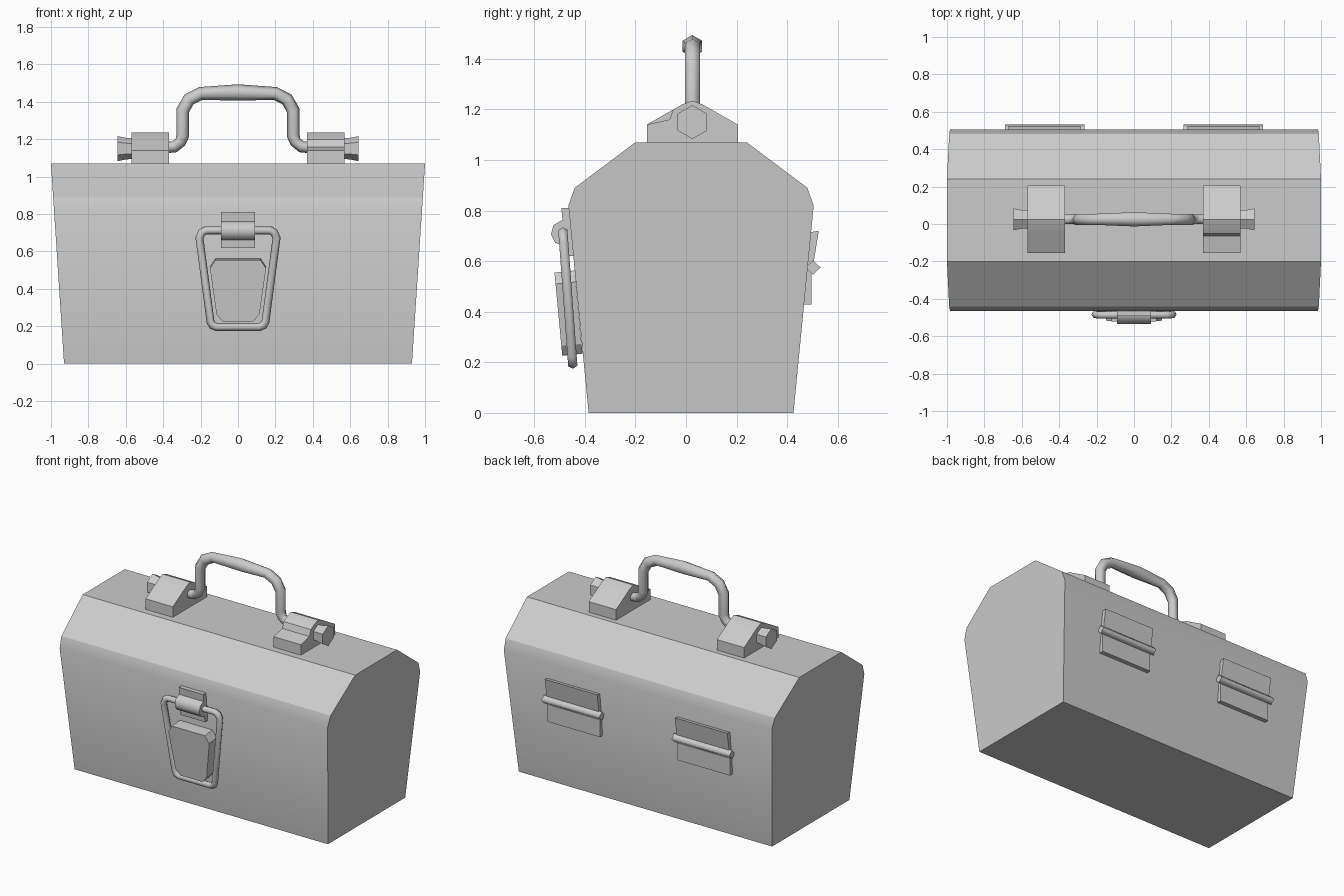
import bpy, bmesh, math
from mathutils import Vector

if "Cube" in bpy.data.objects:
    bpy.data.objects.remove(bpy.data.objects["Cube"])

steel = bpy.data.materials.new("grey steel")
steel.diffuse_color = (0.6, 0.6, 0.6, 1)
steel.use_nodes = True
steel.node_tree.nodes["Principled BSDF"].inputs["Base Color"].default_value = steel.diffuse_color


def loft(name, rings, limit=0, closed=False):
    """Skin a row of equal rings; edges sharper than limit degrees stay hard."""
    bm = bmesh.new()
    loops = [[bm.verts.new(p) for p in ring] for ring in rings]
    n = len(loops[0])
    pairs = list(zip(loops, loops[1:])) + ([(loops[-1], loops[0])] if closed else [])
    for a, b in pairs:
        for i in range(n):
            j = (i + 1) % n
            bm.faces.new((a[i], a[j], b[j], b[i])).smooth = limit > 0
    if not closed:
        bm.faces.new(loops[0][::-1])
        bm.faces.new(loops[-1])
    bmesh.ops.recalc_face_normals(bm, faces=bm.faces)
    for e in bm.edges:
        e.smooth = e.calc_face_angle(0) <= math.radians(limit)
    mesh = bpy.data.meshes.new(name)
    bm.to_mesh(mesh)
    bm.free()
    mesh.materials.append(steel)
    ob = bpy.data.objects.new(name, mesh)
    bpy.context.collection.objects.link(ob)
    return ob


def extrude_x(name, profile, x0, x1, limit=0):
    return loft(name, [[(x, y, z) for y, z in profile] for x in (x0, x1)], limit)


def tube(name, path, radii, normal, sides=6, closed=False):
    """Mitred tube along a path lying in the plane of the given normal."""
    pts = [Vector(p) for p in path]
    normal = Vector(normal).normalized()
    rings = []
    for i, p in enumerate(pts):
        before = pts[i - 1] if i or closed else None
        after = pts[(i + 1) % len(pts)] if closed or i < len(pts) - 1 else None
        d1 = (p - before).normalized() if before else (after - p).normalized()
        d2 = (after - p).normalized() if after else d1
        t = (d1 + d2).normalized()
        side = t.cross(normal) / max(t.dot(d1), 0.6)
        rings.append([p + radii[i] * (math.cos(a) * side + math.sin(a) * normal)
                      for a in (math.tau * k / sides for k in range(sides))])
    return loft(name, rings, 75, closed)


def hexagon(x, r, y=0.025, z=1.15):
    return [(x, y + r * math.sin(math.tau * k / 6), z + r * math.cos(math.tau * k / 6))
            for k in range(6)]


# Box with a faceted lid, wider towards the top
body = [(-0.385, 0), (-0.465, 0.82), (-0.44, 0.89), (-0.20, 1.07),
        (0.24, 1.07), (0.48, 0.89), (0.505, 0.82), (0.425, 0)]
loft("box_body", [[(s * (0.93 + 0.0654 * z), y, z) for y, z in body] for s in (-1, 1)], 30)

# Handle brackets and flared hexagonal pins
bracket = [(-0.155, 1.07), (-0.155, 1.14), (-0.05, 1.20), (-0.015, 1.22), (0.025, 1.235),
           (0.065, 1.22), (0.10, 1.20), (0.205, 1.14), (0.205, 1.07)]
notched = bracket[:2] + [(-0.065, 1.16)] + bracket[2:]
for side, s, prof in (("left", -1, bracket), ("right", 1, notched)):
    extrude_x(side + "_handle_bracket", prof, s * 0.37, s * 0.57, 28)
    loft(side + "_handle_pin",
         [hexagon(s * 0.56, 0.055), hexagon(s * 0.60, 0.058), hexagon(s * 0.645, 0.067)], 30)

# Carrying handle with a thicker grip
half = [(-0.39, 1.155), (-0.34, 1.16), (-0.308, 1.185), (-0.295, 1.22), (-0.295, 1.355),
        (-0.262, 1.413), (-0.20, 1.445)]
path = half + [(0, 1.45)] + [(-x, z) for x, z in half[::-1]]
radii = [0.03] * 3 + [0.034] * 4 + [0.044] + [0.034] * 4 + [0.03] * 3
tube("carrying_handle", [(x, 0.025, z) for x, z in path], radii, (0, 1, 0))

# Front latch plate with its barrel
extrude_x("latch_plate", [(-0.45, 0.81), (-0.493, 0.81), (-0.475, 0.62), (-0.43, 0.62)],
          -0.09, 0.09)
extrude_x("latch_barrel", [(-0.47, 0.765), (-0.495, 0.76), (-0.525, 0.742), (-0.534, 0.705),
                           (-0.518, 0.673), (-0.49, 0.662), (-0.46, 0.665)], -0.09, 0.09, 55)

# Latch pull ring
half = [(-0.17, 0.713), (-0.193, 0.702), (-0.206, 0.672), (-0.147, 0.225),
        (-0.136, 0.205), (-0.115, 0.196)]
ring = half + [(-x, z) for x, z in half[::-1]]
tube("latch_ring", [(x, -0.434 - 0.0736 * z, z) for x, z in ring], [0.021] * len(ring),
     (0, 1, 0.0736), 6, True)

# Raised block inside the ring
half = [(-0.12, 0.555), (-0.15, 0.51), (-0.115, 0.265), (-0.083, 0.226)]
block = half + [(-x, z) for x, z in half[::-1]]
loft("latch_block", [[(x, -0.468 + d - 0.094 * z, z + 0.1 * d) for x, z in block]
                     for d in (0, 0.08)])

# Rear hinges: two leaves and a four-sided knuckle
for side, s in (("left", -1), ("right", 1)):
    x0, x1 = s * 0.285, s * 0.67
    extrude_x(side + "_hinge_upper_leaf",
              [(0.495, 0.715), (0.525, 0.72), (0.503, 0.585), (0.47, 0.585)], x0, x1)
    extrude_x(side + "_hinge_lower_leaf",
              [(0.455, 0.428), (0.496, 0.428), (0.496, 0.575), (0.47, 0.575)], x0, x1)
    knuckle = extrude_x(side + "_hinge_knuckle",
                        [(0.473, 0.575), (0.502, 0.604), (0.532, 0.575), (0.502, 0.546)],
                        s * 0.265, s * 0.69, 95)
    for f in knuckle.data.polygons:  # flat ends, smooth sides
        f.use_smooth = abs(f.normal.x) < 0.5
